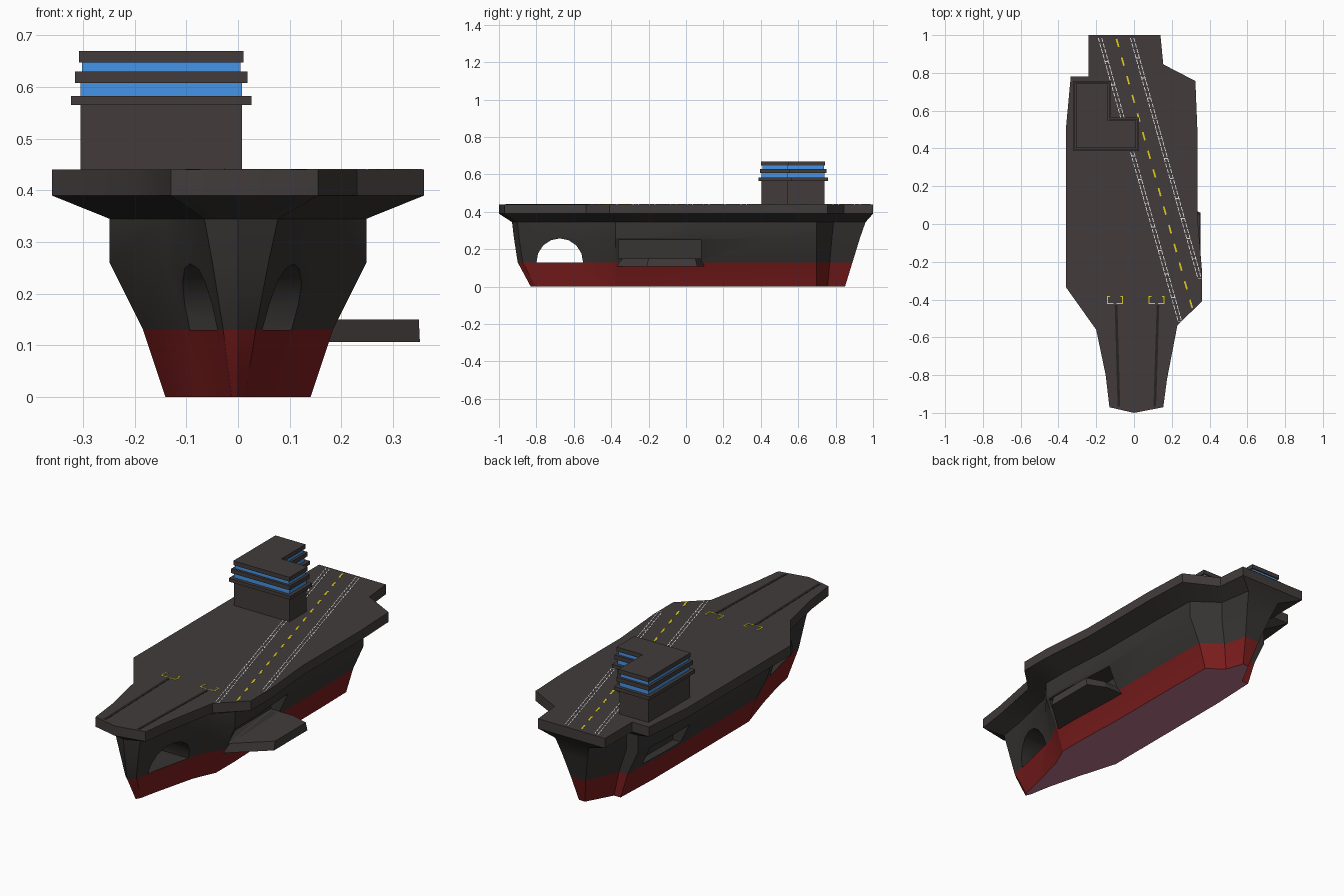
import bpy, bmesh, math
from mathutils import Vector

if "Cube" in bpy.data.objects:
    bpy.data.objects.remove(bpy.data.objects["Cube"])


def material(name, rgb):
    m = bpy.data.materials.new(name)
    m.diffuse_color = (*rgb, 1)
    m.use_nodes = True
    m.node_tree.nodes["Principled BSDF"].inputs["Base Color"].default_value = m.diffuse_color
    return m


DECK = material("deck_grey", (0.054, 0.045, 0.044))
HULL = material("hull_charcoal", (0.038, 0.035, 0.033))
RED = material("waterline_red", (0.20, 0.012, 0.012))
KEEL = material("keel_pink", (0.50, 0.18, 0.26))
BLUE = material("window_blue", (0.06, 0.30, 0.82))
YELLOW = material("marking_yellow", (0.75, 0.62, 0.01))
WHITE = material("marking_white", (0.75, 0.75, 0.75))
DARK = material("track_dark", (0.018, 0.016, 0.016))


def loft(name, rings, mats):
    """Skin a stack of equal-length rings and cap both ends."""
    bm = bmesh.new()
    vs = [[bm.verts.new(p) for p in r] for r in rings]
    n = len(vs[0])
    for a, b in zip(vs, vs[1:]):
        for i in range(n):
            j = (i + 1) % n
            bm.faces.new((a[i], a[j], b[j], b[i]))
    bm.faces.new(vs[0][::-1])
    bm.faces.new(vs[-1])
    bmesh.ops.recalc_face_normals(bm, faces=bm.faces)
    me = bpy.data.meshes.new(name)
    bm.to_mesh(me)
    bm.free()
    for m in mats:
        me.materials.append(m)
    ob = bpy.data.objects.new(name, me)
    bpy.context.collection.objects.link(ob)
    return ob


def prism(name, poly, z0, z1, mat, top=None):
    return loft(name, [[(x, y, z0) for x, y in poly], [(x, y, z1) for x, y in (top or poly)]], [mat])


def rect(x0, x1, y0, y1):
    return [(x0, y0), (x1, y0), (x1, y1), (x0, y1)]


# Flight deck outline, counter-clockwise from the bow tip
OUTLINE = [(0, -1), (0.155, -0.97), (0.175, -0.82), (0.23, -0.535), (0.36, -0.41),
           (0.36, -0.25), (0.335, 0.05), (0.335, 0.51), (0.325, 0.757), (0.155, 0.845),
           (0.14, 1), (-0.24, 1), (-0.24, 0.78), (-0.335, 0.78), (-0.36, 0.51),
           (-0.36, -0.335), (-0.2, -0.56), (-0.15, -0.8), (-0.13, -0.97)]


def hull_ring(z, mid, end, bow, stern):
    """Deck outline pulled in: mid/end are width factors, bow/stern length factors."""
    ring = []
    for x, y in OUTLINE:
        start = 0.56 if y < 0 else 0.78
        t = min(1, max(0, (abs(y) - start) / (0.97 - start)))
        fx = mid + (end - mid) * t
        fy = 0.92 + ((bow if y < 0 else stern) - 0.92) * t
        ring.append((x * fx, y * fy, z))
    return ring


# Hull and flight deck in one skin
hull = loft("hull_and_deck", [
    hull_ring(0.00, 0.39, 0.09, 0.83, 0.85),
    hull_ring(0.13, 0.51, 0.22, 0.90, 0.89),
    hull_ring(0.26, 0.69, 0.38, 0.92, 0.93),
    hull_ring(0.345, 0.69, 0.50, 0.93, 0.96),
    [(x, y, 0.39) for x, y in OUTLINE],
    [(x, y, 0.44) for x, y in OUTLINE]], [HULL, RED, DECK, KEEL])

# Arched tunnel through the bow and side hangar openings
arch = [(-0.675 + 0.125 * math.cos(math.pi * i / 8),
         0.13 + 0.128 * math.sin(math.pi * i / 8)) for i in range(9)]
cutters = [
    loft("arch_cutter", [[(x, y, z) for y, z in arch] for x in (-0.5, 0.5)], [HULL]),
    prism("right_hangar_cutter", rect(0.13, 0.5, -0.36, 0.08), 0.15, 0.25, HULL),
    prism("left_hangar_cutter", rect(-0.5, -0.15, 0.32, 0.62), 0.15, 0.25, HULL)]
bpy.context.view_layer.objects.active = hull
for c in cutters:
    mod = hull.modifiers.new("cut", "BOOLEAN")
    mod.operation = "DIFFERENCE"
    mod.solver = "EXACT"
    mod.object = c
    bpy.ops.object.modifier_apply(modifier=mod.name)
for c in cutters:
    bpy.data.objects.remove(c)

# Hull colours by height, flat keel underneath
for p in hull.data.polygons:
    zs = [hull.data.vertices[i].co.z for i in p.vertices]
    mean = sum(zs) / len(zs)
    p.material_index = 3 if mean < 0.002 else 1 if mean < 0.128 else 2 if mean > 0.392 else 0
hull.select_set(True)
bpy.ops.object.shade_smooth_by_angle(angle=math.radians(25))

# Side lift platform
prism("lift_platform", [(0.1, -0.375), (0.17, -0.375), (0.352, -0.21), (0.352, 0.06), (0.26, 0.1), (0.1, 0.1)],
      0.107, 0.15, DECK,
      [(0.1, -0.36), (0.17, -0.36), (0.35, -0.2), (0.35, 0.05), (0.26, 0.08), (0.1, 0.08)])


# Island tower: L-shaped layers grown by an offset
def tower_layer(name, grow, z0, z1, mat):
    x0, x1, xn = -0.305 - grow, 0.008 + grow, -0.14 + grow
    y0, y1, yn = 0.405 - grow, 0.74 + grow, 0.545 + grow
    prism(name, [(x0, y0), (x1, y0), (x1, yn), (xn, yn), (xn, y1), (x0, y1)], z0, z1, mat)


tower_layer("island_base", 0, 0.44, 0.566, DECK)
tower_layer("island_lower_ledge", 0.018, 0.565, 0.583, DECK)
tower_layer("island_lower_windows", 0, 0.583, 0.608, BLUE)
tower_layer("island_middle_ledge", 0.010, 0.608, 0.63, DECK)
tower_layer("island_upper_windows", -0.003, 0.63, 0.648, BLUE)
tower_layer("island_roof", 0.003, 0.648, 0.67, DECK)
prism("island_door", rect(-0.141, -0.137, 0.61, 0.68), 0.44, 0.49, DECK)


# Deck markings: thin plates along a line
def strips(name, segments, width, mat, z=0.4412):
    bm = bmesh.new()
    for a, b in segments:
        a, b = Vector(a), Vector(b)
        d = (b - a).normalized() * width / 2
        s = Vector((-d.y, d.x))
        lo, hi = ([bm.verts.new((*q, h)) for q in (a - s, b - s, b + s, a + s)] for h in (0.4395, z))
        bm.faces.new(hi)
        for i in range(4):
            j = (i + 1) % 4
            bm.faces.new((lo[i], lo[j], hi[j], hi[i]))
    bmesh.ops.recalc_face_normals(bm, faces=bm.faces)
    me = bpy.data.meshes.new(name)
    bm.to_mesh(me)
    bm.free()
    me.materials.append(mat)
    bpy.context.collection.objects.link(bpy.data.objects.new(name, me))


def dashes(a, b, pitch, length):
    a, b = Vector(a), Vector(b)
    d = (b - a).normalized()
    count = round(((b - a).length - length) / pitch) + 1
    return [(a + d * pitch * i, a + d * (pitch * i + length)) for i in range(count)]


# Angled runway: yellow centre line and paired white edge lines
strips("runway_centre_line", dashes((-0.093, 0.98), (0.307, -0.44), 0.1025, 0.045), 0.009, YELLOW)
edges = []
for (ax, ay), (bx, by) in (((-0.18, 0.985), (0.243, -0.515)), ((-0.01, 0.985), (0.348, -0.29))):
    for off in (-0.009, 0.009):
        edges += dashes((ax + off, ay), (bx + off, by), 0.03, 0.023)
    edges += [((ax + (bx - ax) * k / 12 - 0.009, ay + (by - ay) * k / 12),
               (ax + (bx - ax) * k / 12 + 0.009, ay + (by - ay) * k / 12)) for k in range(1, 13)]
strips("runway_edge_lines", edges, 0.0045, WHITE)

# Catapult tracks and their yellow start brackets
strips("catapult_tracks", [((-0.095, -0.43), (-0.08, -0.965)), ((0.127, -0.43), (0.11, -0.965))], 0.014, DARK)
brackets = []
for cx in (-0.1, 0.12):
    for s in (-1, 1):
        brackets += [((cx + s * 0.04, -0.385), (cx + s * 0.04, -0.42)),
                     ((cx + s * 0.042, -0.42), (cx + s * 0.008, -0.42)),
                     ((cx + s * 0.042, -0.385), (cx + s * 0.028, -0.385))]
strips("catapult_brackets", brackets, 0.005, YELLOW)
